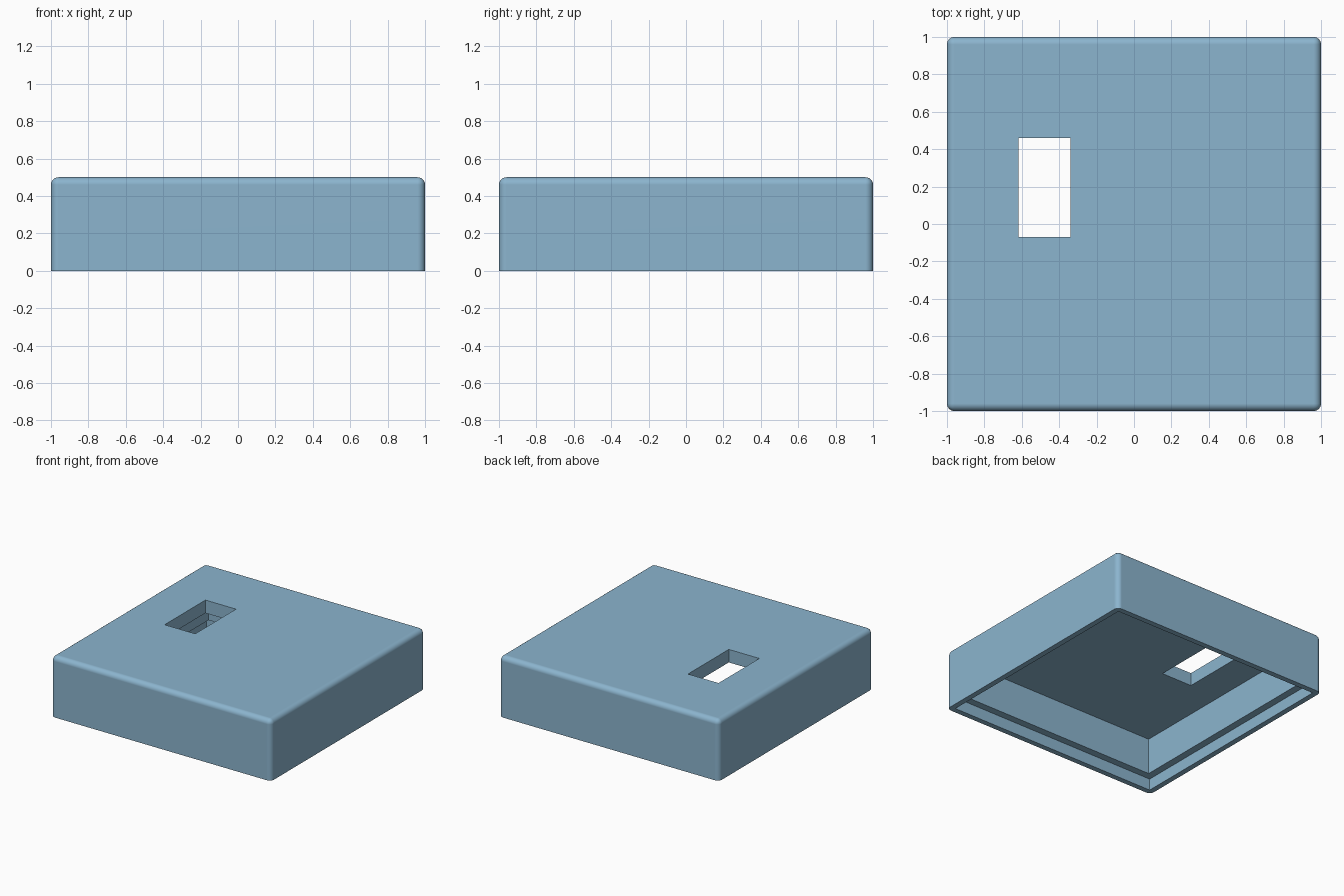
import bpy, bmesh, math

if "Cube" in bpy.data.objects:
    bpy.data.objects.remove(bpy.data.objects["Cube"])

# Main dimensions
HEIGHT = 0.5
ROUND = 0.04            # outer edge radius
CEILING = 0.393         # underside of the lid's top plate
LEDGE = 0.095           # height of the step inside the rim
CAVITY = 0.895          # half width of the main cavity
RIM = 0.955             # half width of the recess at the rim

blue = bpy.data.materials.new("soft blue")
blue.diffuse_color = (0.26, 0.46, 0.62, 1)
blue.use_nodes = True
blue.node_tree.nodes["Principled BSDF"].inputs["Base Color"].default_value = blue.diffuse_color


def box(name, lo, hi, bevel=0.0):
    """Axis-aligned box; a bevel rounds every edge except those at the bottom."""
    bm = bmesh.new()
    bmesh.ops.create_cube(bm, size=1)
    for v in bm.verts:
        v.co = [lo[i] if v.co[i] < 0 else hi[i] for i in range(3)]
    if bevel:
        edges = [e for e in bm.edges if max(v.co.z for v in e.verts) > lo[2] + 0.01]
        bmesh.ops.bevel(bm, geom=edges, offset=bevel, segments=6,
                        profile=0.5, affect='EDGES', clamp_overlap=True)
    mesh = bpy.data.meshes.new(name)
    bm.to_mesh(mesh)
    bm.free()
    mesh.materials.append(blue)
    obj = bpy.data.objects.new(name, mesh)
    bpy.context.collection.objects.link(obj)
    return obj


# Rounded outer body, open underneath
lid = box("lid", (-1, -1, 0), (1, 1, HEIGHT), ROUND)

# Main cavity, wider recess at the rim, and rectangular opening in the top
cutters = [
    box("cavity_cutter", (-CAVITY, -CAVITY, -0.2), (CAVITY, CAVITY, CEILING)),
    box("rim_cutter", (-RIM, -RIM, -0.1), (RIM, RIM, LEDGE)),
    box("opening_cutter", (-0.618, -0.07, 0.25), (-0.34, 0.46, 0.7)),
]

bpy.context.view_layer.objects.active = lid
lid.select_set(True)
for cutter in cutters:
    mod = lid.modifiers.new(cutter.name, 'BOOLEAN')
    mod.operation = 'DIFFERENCE'
    mod.solver = 'EXACT'
    mod.object = cutter
    bpy.ops.object.modifier_apply(modifier=mod.name)
    bpy.data.objects.remove(cutter)

# Smooth rounded edges, flat large faces
bpy.ops.object.shade_smooth_by_angle(angle=math.radians(30))
weighted = lid.modifiers.new("weighted_normals", 'WEIGHTED_NORMAL')
weighted.keep_sharp = True
